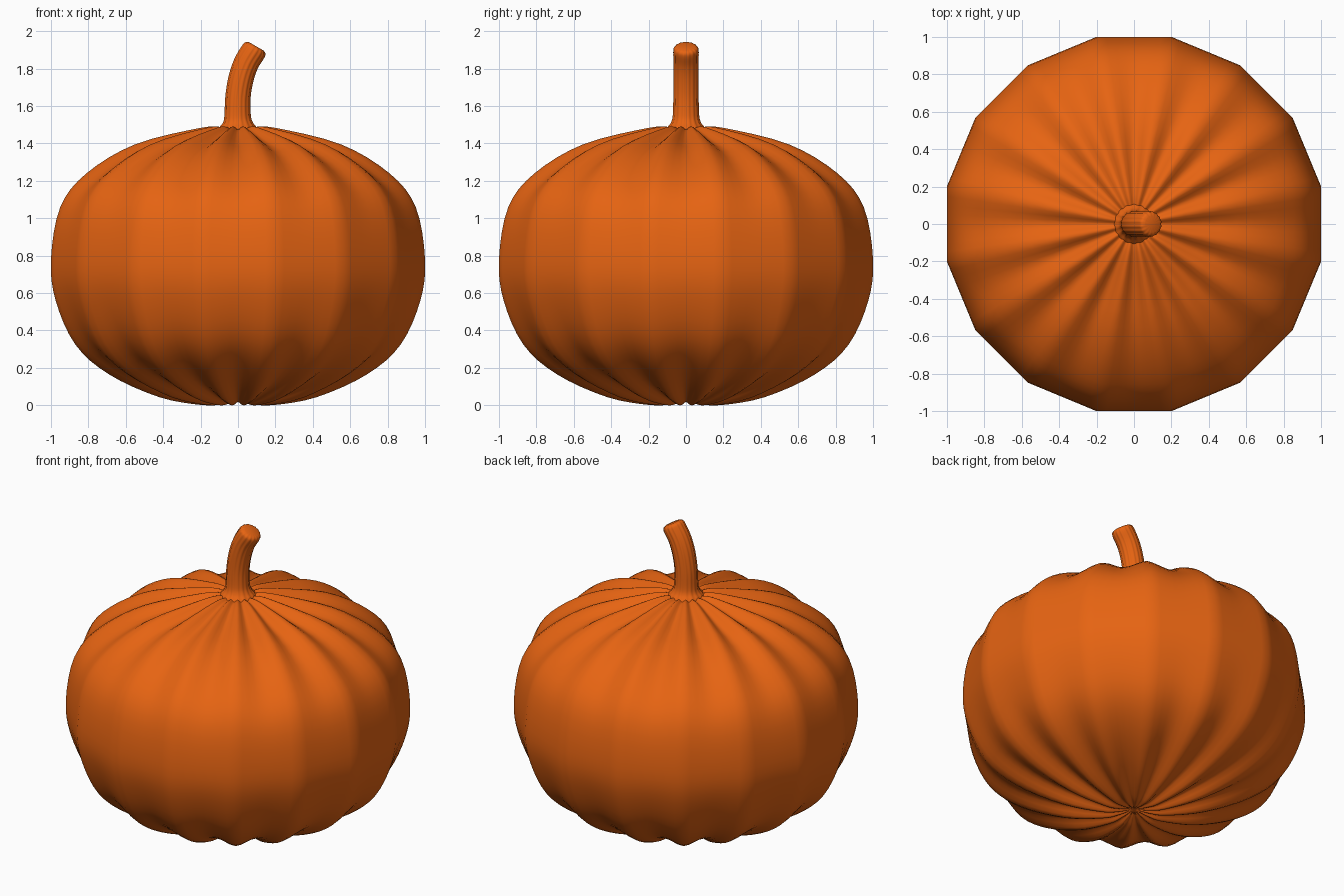
import bpy, bmesh, math
from mathutils import Vector

if "Cube" in bpy.data.objects:
    bpy.data.objects.remove(bpy.data.objects["Cube"])

LOBES = 16
STEP = 2 * math.pi / LOBES

mat = bpy.data.materials.new("orange")
mat.diffuse_color = (0.79, 0.126, 0.006, 1)
mat.use_nodes = True
mat.node_tree.nodes["Principled BSDF"].inputs["Base Color"].default_value = mat.diffuse_color


def spline(points, n):
    """Catmull-Rom curve through the points, n samples per span."""
    pts = [Vector(p) for p in points]
    pts = [2 * pts[0] - pts[1]] + pts + [2 * pts[-1] - pts[-2]]
    out = []
    for a, b, c, d in zip(pts, pts[1:], pts[2:], pts[3:]):
        for i in range(n):
            t = i / n
            out.append(0.5 * (2 * b + (c - a) * t + (2 * a - 5 * b + 4 * c - d) * t * t
                              + (3 * b - a - 3 * c + d) * t ** 3))
    return out + [pts[-2]]


def skin(name, rings, start, end):
    """Bridge rings of points, closing both ends to a centre point."""
    bm = bmesh.new()
    loops = [[bm.verts.new(p) for p in ring] for ring in rings]
    n = len(loops[0])
    for lo, hi in zip(loops, loops[1:]):
        for i in range(n):
            j = (i + 1) % n
            bm.faces.new((lo[i], lo[j], hi[j], hi[i]))
    for loop, centre in ((loops[0], start), (loops[-1], end)):
        c = bm.verts.new(centre)
        for i in range(n):
            bm.faces.new((loop[i], loop[(i + 1) % n], c))
    bmesh.ops.recalc_face_normals(bm, faces=bm.faces)
    for f in bm.faces:
        f.smooth = True
    me = bpy.data.meshes.new(name)
    bm.to_mesh(me)
    bm.free()
    me.materials.append(mat)
    ob = bpy.data.objects.new(name, me)
    bpy.context.collection.objects.link(ob)
    return ob


# Ribbed body: 16-sided outline, grooves deepening towards both poles
profile = [(0.03, 0.022), (0.09, 0.008), (0.19, 0.001), (0.42, 0.043), (0.69, 0.165),
           (0.87, 0.325), (0.975, 0.56), (1.0, 0.78), (0.95, 1.06), (0.81, 1.24),
           (0.55, 1.395), (0.2, 1.483), (0.09, 1.485), (0.03, 1.475)]
rings = []
for p, z in spline(profile, 4):
    depth = 0.047 * (z - 0.76) / 0.74 * min(1, p / 0.38)
    ring = []
    for i in range(LOBES * 8):
        a = i * STEP / 8
        off = (a + STEP / 2) % STEP - STEP / 2      # angle from groove centre
        r = p / math.cos(off) * math.cos(0)
        groove = depth * (1 + math.cos(LOBES * a)) / 2
        ring.append((r * math.cos(a), r * math.sin(a), z - groove))
    rings.append(ring)
skin("pumpkin_body", rings, (0, 0, 0.024), (0, 0, 1.473))

# Curved stem: x, z, radius, tilt in degrees
path = [(0, 1.455, 0.125, 0), (0, 1.485, 0.1, 0), (0, 1.51, 0.08, 0), (-0.002, 1.55, 0.07, 0),
        (0, 1.65, 0.067, 4), (0.017, 1.75, 0.067, 13), (0.045, 1.83, 0.067, 22),
        (0.083, 1.893, 0.067, 30), (0.094, 1.911, 0.06, 30), (0.099, 1.918, 0.045, 30)]
rings = []
for x, z, r, tilt in spline(path, 4):
    t = math.radians(tilt)
    ring = []
    for i in range(64):
        a = 2 * math.pi * i / 64
        rr = r * (1 - 0.03 * math.cos(LOBES * a))
        u = rr * math.cos(a)
        ring.append((x + u * math.cos(t), rr * math.sin(a), z - u * math.sin(t)))
    rings.append(ring)
skin("stem", rings, (0, 0, 1.455), (0.099, 0, 1.918))
